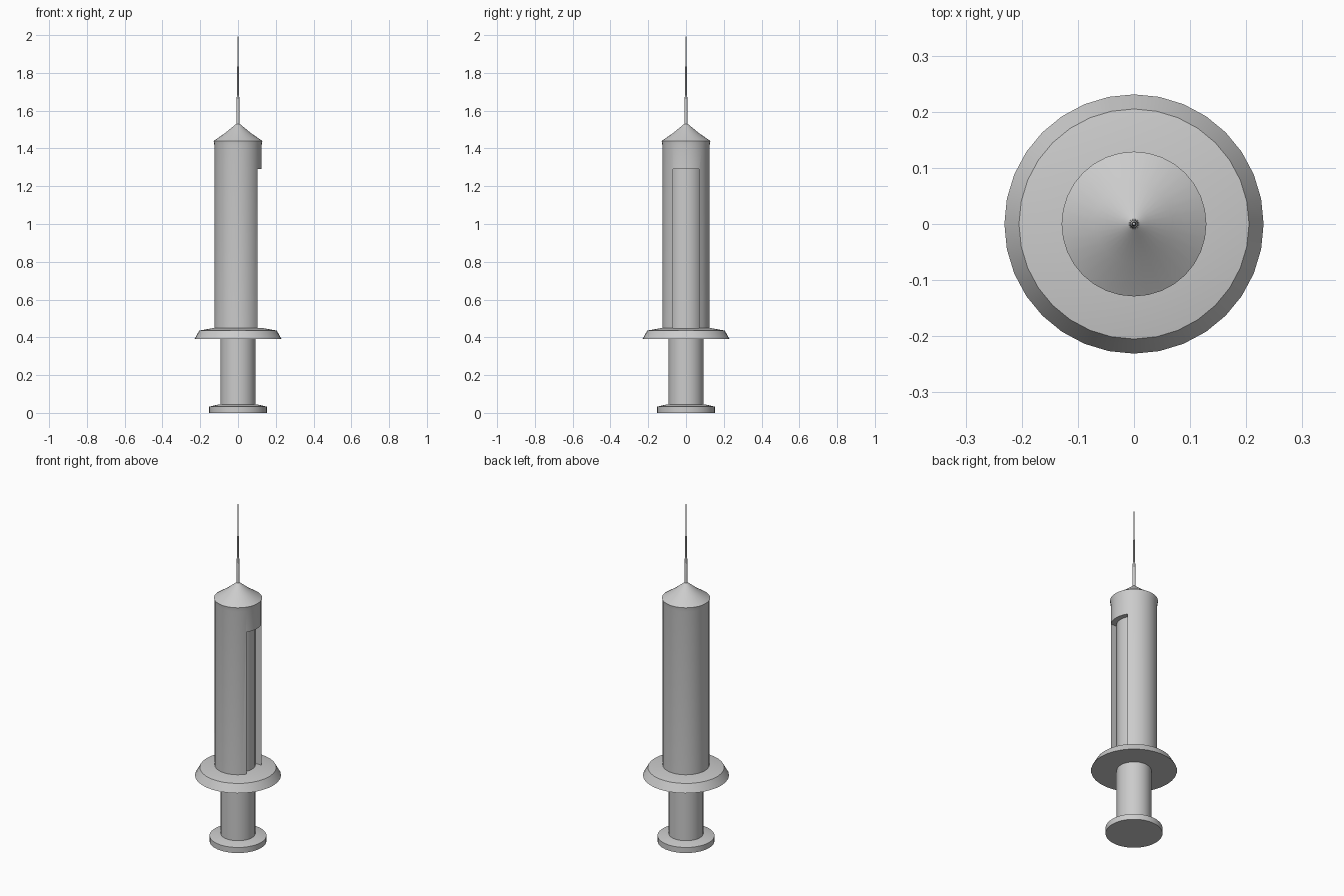
import bpy, bmesh, math
from mathutils import Matrix

if "Cube" in bpy.data.objects:
    bpy.data.objects.remove(bpy.data.objects["Cube"])


def smooth(obj):
    bpy.ops.object.select_all(action='DESELECT')
    obj.select_set(True)
    bpy.context.view_layer.objects.active = obj
    bpy.ops.object.shade_smooth_by_angle(angle=math.radians(25))


def add_object(name, bm):
    mesh = bpy.data.meshes.new(name)
    bm.to_mesh(mesh)
    bm.free()
    obj = bpy.data.objects.new(name, mesh)
    bpy.context.collection.objects.link(obj)
    return obj


def lathe(name, profile, sides=32):
    """Revolve a list of (radius, height) points about the z axis."""
    bm = bmesh.new()
    verts = [bm.verts.new((r, 0, z)) for r, z in profile]
    edges = [bm.edges.new(pair) for pair in zip(verts, verts[1:])]
    bmesh.ops.spin(bm, geom=verts + edges, cent=(0, 0, 0), axis=(0, 0, 1),
                   angle=math.tau, steps=sides)
    bmesh.ops.remove_doubles(bm, verts=bm.verts, dist=1e-5)
    bmesh.ops.recalc_face_normals(bm, faces=bm.faces)
    return add_object(name, bm)


# Plunger: thumb rest and rod running up inside the barrel
plunger = lathe("plunger", [
    (0, 0), (0.153, 0), (0.153, 0.033), (0.11, 0.043), (0.093, 0.045),
    (0.093, 1.39), (0, 1.39)])
smooth(plunger)

# Finger flange
flange = lathe("finger_flange", [
    (0, 0.39), (0.231, 0.39), (0.205, 0.436), (0.125, 0.45), (0, 0.45)])
smooth(flange)

# Barrel: hollow tube with a closed conical tip
barrel = lathe("barrel", [
    (0, 1.40), (0.095, 1.40), (0.095, 0.44), (0.125, 0.44), (0.125, 1.415),
    (0.129, 1.44), (0.07, 1.48), (0.025, 1.517), (0.009, 1.53), (0, 1.53)])

# Viewing slot cut through the barrel wall on the +x side
bm = bmesh.new()
bmesh.ops.create_cube(bm, size=1, matrix=Matrix.Translation((0.16, 0, 0.79))
                      @ Matrix.Diagonal((0.28, 0.14, 1.0, 1)))
cutter = add_object("slot_cutter", bm)
cutter.hide_render = True
cut = barrel.modifiers.new("slot", 'BOOLEAN')
cut.operation = 'DIFFERENCE'
cut.solver = 'EXACT'
cut.object = cutter
bpy.context.view_layer.objects.active = barrel
bpy.ops.object.modifier_apply(modifier=cut.name)
bpy.data.objects.remove(cutter)
smooth(barrel)

# Needle: hub sleeve stepping down to a fine point
needle = lathe("needle", [
    (0, 1.52), (0.009, 1.52), (0.007, 1.67), (0.0045, 1.685),
    (0.004, 1.83), (0.003, 1.985), (0, 2.0)], sides=16)
smooth(needle)
